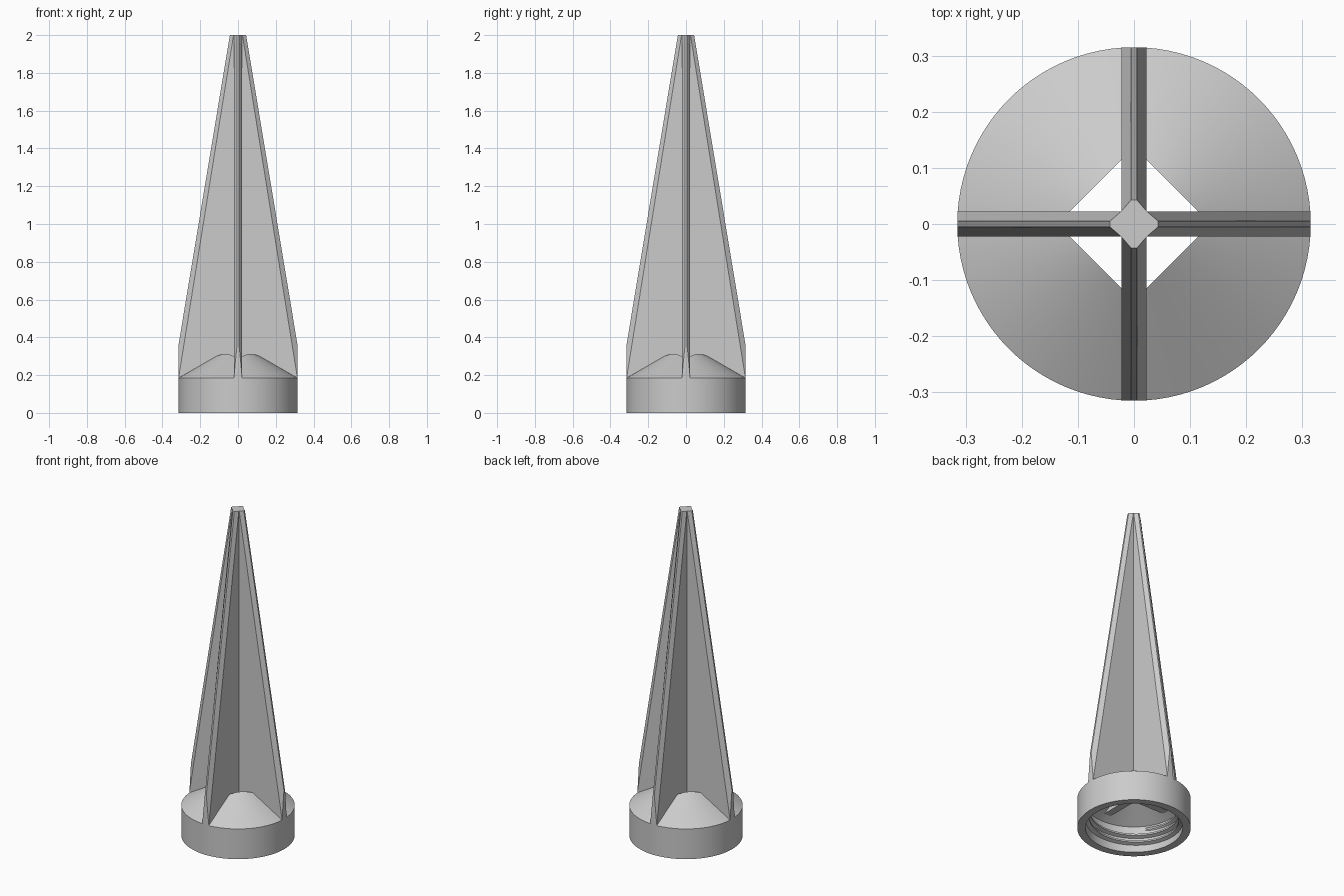
import bpy
import bmesh
from math import cos, sin, pi, radians

old = bpy.data.objects.get("Cube")
if old:
    bpy.data.objects.remove(old, do_unlink=True)

RADIUS = 0.315     # outside of the cap
BORE = 0.27        # inside of the cap
SHOULDER = 0.185   # height of the straight wall
HALF = 0.022       # half thickness of a fin
SIDES = 96

grey = bpy.data.materials.new("grey plastic")
grey.use_nodes = True
COLOUR = (0.6, 0.6, 0.6, 1)
grey.diffuse_color = COLOUR
grey.node_tree.nodes["Principled BSDF"].inputs["Base Color"].default_value = COLOUR


def loft(name, rings, closed=False):
    """Skin a list of point rings; closed joins last to first, else ends are capped."""
    bm = bmesh.new()
    rows = [[bm.verts.new(p) for p in ring] for ring in rings]
    n = len(rows[0])
    pairs = list(zip(rows, rows[1:]))
    if closed:
        pairs.append((rows[-1], rows[0]))
    else:
        bm.faces.new(rows[0])
        bm.faces.new(rows[-1])
    for a, b in pairs:
        for i in range(n):
            j = (i + 1) % n
            bm.faces.new((a[i], a[j], b[j], b[i]))
    bmesh.ops.recalc_face_normals(bm, faces=bm.faces)
    mesh = bpy.data.meshes.new(name)
    bm.to_mesh(mesh)
    bm.free()
    obj = bpy.data.objects.new(name, mesh)
    bpy.context.collection.objects.link(obj)
    mesh.materials.append(grey)
    return obj


def circle(r, z, sides=SIDES):
    return [(r * cos(2 * pi * i / sides), r * sin(2 * pi * i / sides), z)
            for i in range(sides)]


def activate(obj):
    bpy.ops.object.select_all(action='DESELECT')
    obj.select_set(True)
    bpy.context.view_layer.objects.active = obj


def cut(obj, cutter, operation):
    mod = obj.modifiers.new("cut", 'BOOLEAN')
    mod.operation, mod.object, mod.solver = operation, cutter, 'EXACT'
    activate(obj)
    bpy.ops.object.modifier_apply(modifier=mod.name)
    bpy.data.objects.remove(cutter, do_unlink=True)


def smooth(obj):
    activate(obj)
    bpy.ops.object.shade_smooth_by_angle(angle=radians(25))


# Hollow cap with a conical roof
profile = [(RADIUS, 0), (RADIUS, SHOULDER), (0.07, 0.327),
           (0.07, 0.277), (BORE, 0.162), (BORE, 0)]
cap = loft("cap", [circle(r, z) for r, z in profile], closed=True)

# Square water opening through the roof
cut(cap, loft("opening_cutter", [circle(0.137, z, 4) for z in (0.1, 0.5)]), 'DIFFERENCE')
smooth(cap)


# Cross of four tapered fins with bevelled outer edges
def cross(z):
    t = (2 - z) / 1.64
    tip = 0.043 + 0.272 * t
    wide = 0.0235 + 0.263 * t
    arm = [(HALF, -HALF), (wide, -HALF), (tip, -0.005), (tip, 0.005), (wide, HALF)]
    turns = [(1, 0), (0, 1), (-1, 0), (0, -1)]
    return [(x * c - y * s, x * s + y * c, z) for c, s in turns for x, y in arm]


fins = loft("cross_fins", [cross(SHOULDER), cross(2)])
cut(fins, loft("fin_trimmer", [circle(RADIUS, z) for z in (0, 2.1)]), 'INTERSECT')
smooth(fins)

# Helical screw thread inside the cap
TURNS, STEPS, PITCH = 2.6, 150, 0.048
thread_rings = []
for k in range(STEPS + 1):
    f = k / STEPS
    a = 2 * pi * TURNS * f
    z = 0.03 + PITCH * TURNS * f * 0.9
    depth = 0.022 * min(1, f * 15 + 0.1, (1 - f) * 15 + 0.1)
    section = [(BORE + 0.003, -0.014), (BORE - depth, -0.005),
               (BORE - depth, 0.005), (BORE + 0.003, 0.014)]
    thread_rings.append([(r * cos(a), r * sin(a), z + dz) for r, dz in section])
smooth(loft("screw_thread", thread_rings))
